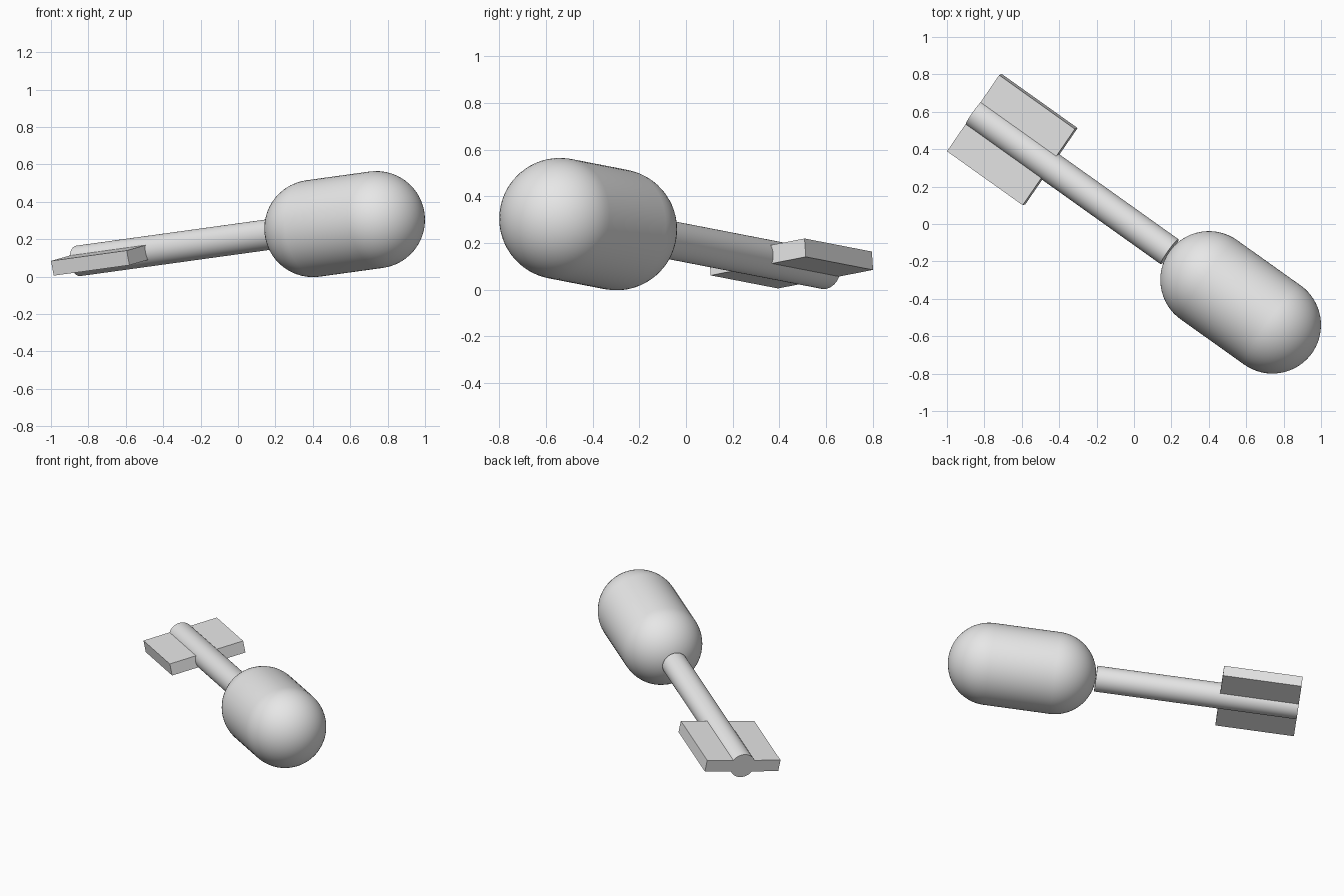
import bpy, bmesh, math
from mathutils import Vector, Matrix

if "Cube" in bpy.data.objects:
    bpy.data.objects.remove(bpy.data.objects["Cube"])

grey = bpy.data.materials.new("plain_grey")
grey.diffuse_color = (0.8, 0.8, 0.8, 1)
grey.use_nodes = True
grey.node_tree.nodes["Principled BSDF"].inputs["Base Color"].default_value = grey.diffuse_color

# Shared frame: local z runs from the tail to the head, local x across the fins
tail = Vector((-0.853, 0.595, 0.084))
axis = (Vector((0.74, -0.54, 0.304)) - tail).normalized()
side = Vector((0.565, 0.81, 0.16))
side = (side - axis * side.dot(axis)).normalized()
up = axis.cross(side)
frame = Matrix((side, up, axis)).transposed().to_4x4()
frame.translation = tail


def finish(name, bm, smooth=True):
    bmesh.ops.recalc_face_normals(bm, faces=bm.faces)
    bm.transform(frame)
    mesh = bpy.data.meshes.new(name)
    bm.to_mesh(mesh)
    bm.free()
    obj = bpy.data.objects.new(name, mesh)
    bpy.context.collection.objects.link(obj)
    mesh.materials.append(grey)
    if smooth:
        bpy.ops.object.select_all(action='DESELECT')
        obj.select_set(True)
        bpy.context.view_layer.objects.active = obj
        bpy.ops.object.shade_smooth_by_angle(angle=math.radians(35))


def revolve(name, profile, steps):
    bm = bmesh.new()
    verts = [bm.verts.new((r, 0, z)) for r, z in profile]
    edges = [bm.edges.new(pair) for pair in zip(verts, verts[1:])]
    bmesh.ops.spin(bm, geom=verts + edges, axis=(0, 0, 1), cent=(0, 0, 0),
                   angle=math.tau, steps=steps)
    bmesh.ops.remove_doubles(bm, verts=bm.verts, dist=1e-5)
    finish(name, bm)


# Rounded head: a capsule with two hemispherical ends
R, Z1, Z2, N = 0.26, 1.549, 1.968, 16
arc = [i * math.pi / 2 / N for i in range(N + 1)]
head = [(R * math.sin(a), Z1 - R * math.cos(a)) for a in arc]
head += [(R * math.cos(a), Z2 + R * math.sin(a)) for a in arc]
revolve("head", head, 64)

# Straight shaft ending where it touches the head
revolve("shaft", [(0, 0), (0.082, 0), (0.082, Z1 - R), (0, Z1 - R)], 48)

# Pair of flat tail fins, one on each side of the shaft
for name, s in (("fin_left", -1), ("fin_right", 1)):
    bm = bmesh.new()
    bmesh.ops.create_cube(bm, size=1)
    bmesh.ops.scale(bm, vec=(0.25, 0.08, 0.5), verts=bm.verts)
    bmesh.ops.translate(bm, vec=(s * 0.125, 0, 0.25), verts=bm.verts)
    finish(name, bm, smooth=False)
